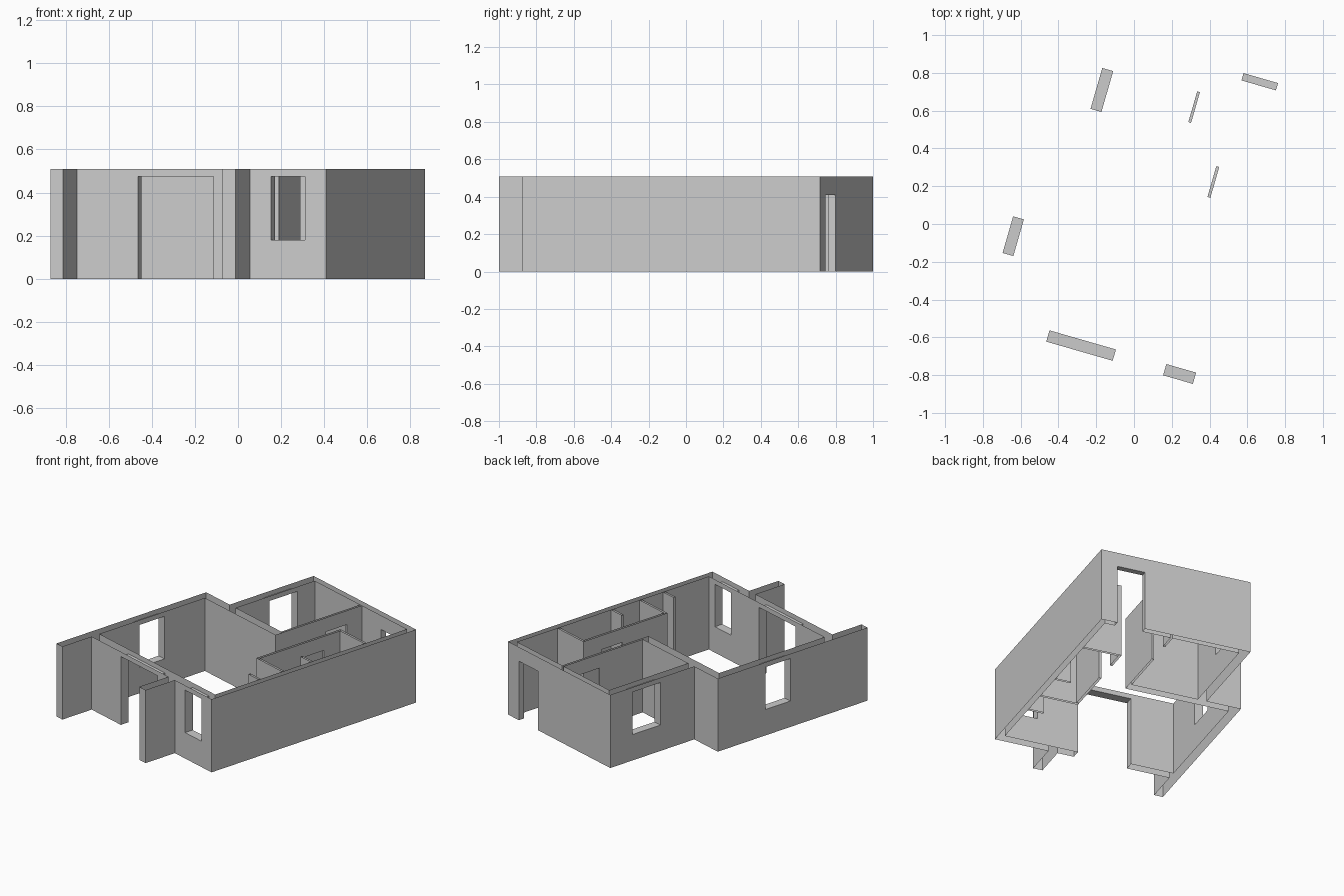
import bpy, bmesh, math
from mathutils import Matrix

if "Cube" in bpy.data.objects:
    bpy.data.objects.remove(bpy.data.objects["Cube"], do_unlink=True)

H = 0.508          # wall height
DOOR = (0, 0.41)   # inner and entry doors
TALL = (0, 0.475)  # terrace opening
WIN = (0.18, 0.475)
TURN = Matrix.Rotation(math.radians(-16.08), 4, 'Z')

plaster = bpy.data.materials.new("wall_grey")
plaster.use_nodes = True
colour = (0.6, 0.6, 0.6, 1)
plaster.diffuse_color = colour
plaster.node_tree.nodes["Principled BSDF"].inputs["Base Color"].default_value = colour


def inside(p, box):
    return all(a < c < b for c, (a, b) in zip(p, box))


def build(name, walls, openings=()):
    """Join wall boxes, cut the openings, and leave top and bottom open."""
    solids = [(x, y, (0, H)) for x, y in walls]
    cuts = sorted_cuts = [sorted({e for b in solids + list(openings) for e in b[i]})
                          for i in range(3)]
    mid = [[(a + b) / 2 for a, b in zip(c, c[1:])] for c in cuts]

    def solid(i):
        if any(k < 0 or k >= len(m) for k, m in zip(i, mid)):
            return False
        p = [m[k] for k, m in zip(i, mid)]
        return any(inside(p, b) for b in solids) and not any(inside(p, b) for b in openings)

    bm = bmesh.new()
    for i in ((a, b, c) for a in range(len(mid[0])) for b in range(len(mid[1]))
              for c in range(len(mid[2]))):
        if not solid(i):
            continue
        for ax in range(3):
            for side in (0, 1):
                near = list(i)
                near[ax] += 2 * side - 1
                level = cuts[ax][i[ax] + side]
                if solid(near) or (ax == 2 and level in (0, H)):
                    continue
                s, t = (ax + 1) % 3, (ax + 2) % 3
                ring = []
                for ds, dt in ((0, 0), (1, 0), (1, 1), (0, 1)):
                    p = [0, 0, 0]
                    p[ax], p[s], p[t] = level, cuts[s][i[s] + ds], cuts[t][i[t] + dt]
                    ring.append(bm.verts.new(p))
                bm.faces.new(ring if side else ring[::-1])
    bmesh.ops.remove_doubles(bm, verts=bm.verts, dist=0.0005)
    bmesh.ops.dissolve_limit(bm, angle_limit=0.01, verts=bm.verts, edges=bm.edges)
    bm.transform(TURN)
    mesh = bpy.data.meshes.new(name)
    bm.to_mesh(mesh)
    bm.free()
    mesh.materials.append(plaster)
    obj = bpy.data.objects.new(name, mesh)
    bpy.context.collection.objects.link(obj)


# Wall lines in the house's own axes: (outer, inner) bands
LEFT, BACK_LEFT, RIGHT = (-0.626, -0.567), (-0.39, -0.33), (0.595, 0.635)
FRONT, STEP, BACK = (-0.727, -0.665), (0.19, 0.248), (0.888, 0.928)
FIN = (-0.964, -0.727)

# Outer shell with the two front fins, windows and doors
build("outer_walls", [
    (LEFT, (FIN[0], STEP[1])),
    ((0.204, 0.267), FIN),
    ((LEFT[0], RIGHT[1]), FRONT),
    (RIGHT, (FRONT[0], BACK[1])),
    ((BACK_LEFT[0], RIGHT[1]), BACK),
    (BACK_LEFT, (STEP[0], BACK[1])),
    ((LEFT[0], 0.142), STEP),
    ((0.127, 0.142), (STEP[0], BACK[1])),
], [
    (LEFT, (-0.34, -0.138), WIN),
    (BACK_LEFT, (0.522, 0.747), WIN),
    ((0.37, 0.534), FRONT, WIN),
    ((-0.274, 0.092), FRONT, TALL),
    ((0.336, 0.526), BACK, DOOR),
    ((0.127, 0.142), (0.598, 0.767), DOOR),
])

# Bathroom enclosure beside the right wall
build("bathroom_walls", [
    ((0.334, 0.35), (-0.12, 0.56)),
    ((0.334, RIGHT[0]), (0.545, 0.56)),
    ((0.334, RIGHT[0]), (-0.12, -0.105)),
], [((0.334, 0.35), (0.245, 0.415), DOOR)])

# Short stub walls on the right wall
for name, y in (("bathroom_stub", 0.11), ("kitchen_stub", -0.31)):
    build(name, [((0.49, RIGHT[0]), (y, y + 0.015))])
